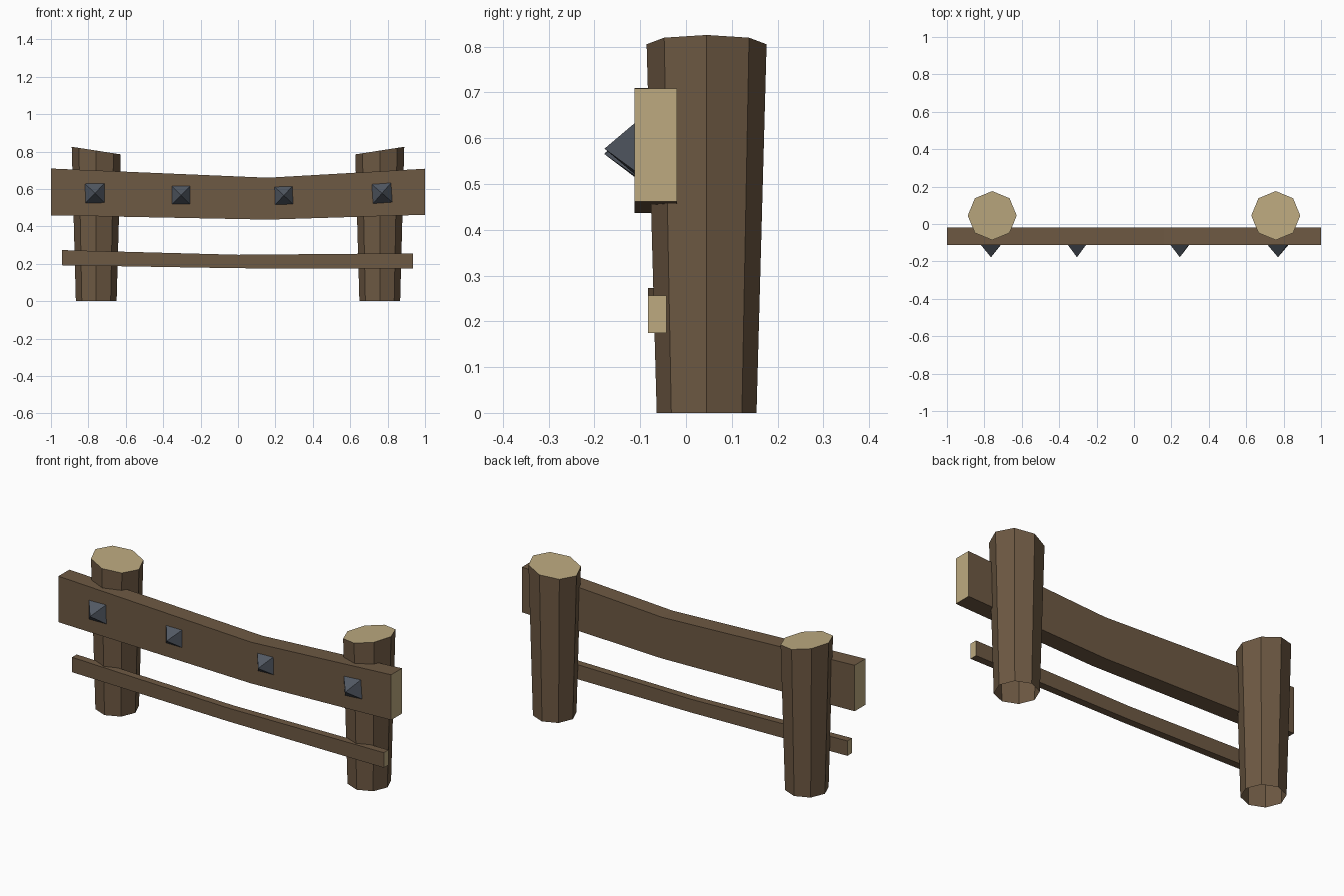
import bpy, bmesh, math
from mathutils import Matrix

if "Cube" in bpy.data.objects:
    bpy.data.objects.remove(bpy.data.objects["Cube"])


def material(name, rgb):
    m = bpy.data.materials.new(name)
    m.diffuse_color = (*rgb, 1)
    m.use_nodes = True
    m.node_tree.nodes["Principled BSDF"].inputs["Base Color"].default_value = m.diffuse_color
    return m


bark = material("brown wood", (0.155, 0.100, 0.056))
cut = material("pale cut wood", (0.510, 0.400, 0.215))
iron = material("dark iron", (0.085, 0.100, 0.125))


def finish(bm, name, mats):
    bm.normal_update()
    me = bpy.data.meshes.new(name)
    bm.to_mesh(me)
    bm.free()
    for m in mats:
        me.materials.append(m)
    ob = bpy.data.objects.new(name, me)
    bpy.context.collection.objects.link(ob)
    return ob


# Flared octagonal post, open underneath, with a sloping cut top
def post(name, side):
    bm = bmesh.new()
    cx, cy = side * 0.758, 0.045
    rings = []
    for r, top in ((0.109, False), (0.131, True)):
        ring = []
        for i in range(8):
            a = i * math.pi / 4
            dx, dy = r * math.cos(a), r * math.sin(a)
            z = 0.805 + 0.155 * dx * side if top else 0
            ring.append(bm.verts.new((cx + dx, cy + dy, z)))
        rings.append(ring)
    low, high = rings
    for i in range(8):
        j = (i + 1) % 8
        bm.faces.new((low[i], low[j], high[j], high[i]))
    bm.faces.new(high).material_index = 1
    finish(bm, name, (bark, cut))


# Bent plank: sections are (x, bottom z, top z); pale end grain
def rail(name, sections, y0, y1):
    bm = bmesh.new()
    loops = [[bm.verts.new((x, y, z)) for y, z in
              ((y0, b), (y1, b), (y1, t), (y0, t))] for x, b, t in sections]
    for p, q in zip(loops, loops[1:]):
        for i in range(4):
            j = (i + 1) % 4
            bm.faces.new((p[i], p[j], q[j], q[i]))
    for end in (loops[0], loops[-1]):
        bm.faces.new(end).material_index = 1
    bmesh.ops.recalc_face_normals(bm, faces=bm.faces)
    finish(bm, name, (bark, cut))


# Four-sided pyramid stud pointing forward
def stud(name, x, z, size, turn):
    bm = bmesh.new()
    bmesh.ops.create_cone(bm, cap_ends=True, segments=4, radius1=size / math.sqrt(2),
                          radius2=0, depth=0.065)
    bmesh.ops.remove_doubles(bm, verts=bm.verts, dist=1e-5)
    bmesh.ops.rotate(bm, verts=bm.verts,
                     matrix=Matrix.Rotation(math.radians(45 + turn), 3, 'Z'))
    bmesh.ops.rotate(bm, verts=bm.verts, matrix=Matrix.Rotation(math.pi / 2, 3, 'X'))
    bmesh.ops.translate(bm, verts=bm.verts, vec=(x, -0.1455, z))
    bmesh.ops.recalc_face_normals(bm, faces=bm.faces)
    finish(bm, name, (iron,))


post("left_post", -1)
post("right_post", 1)
rail("upper_rail", [(-1, 0.459, 0.709), (0.16, 0.436, 0.66), (1, 0.462, 0.708)],
     -0.113, -0.02)
rail("lower_rail", [(-0.94, 0.192, 0.273), (0, 0.176, 0.248), (0.935, 0.174, 0.256)],
     -0.083, -0.043)
for n, (x, z, s, t) in enumerate([(-0.765, 0.577, 0.103, 1), (-0.305, 0.567, 0.095, 0),
                                  (0.245, 0.565, 0.095, 2), (0.77, 0.577, 0.103, 4)]):
    stud(f"iron_stud_{n + 1}", x, z, s, t)
